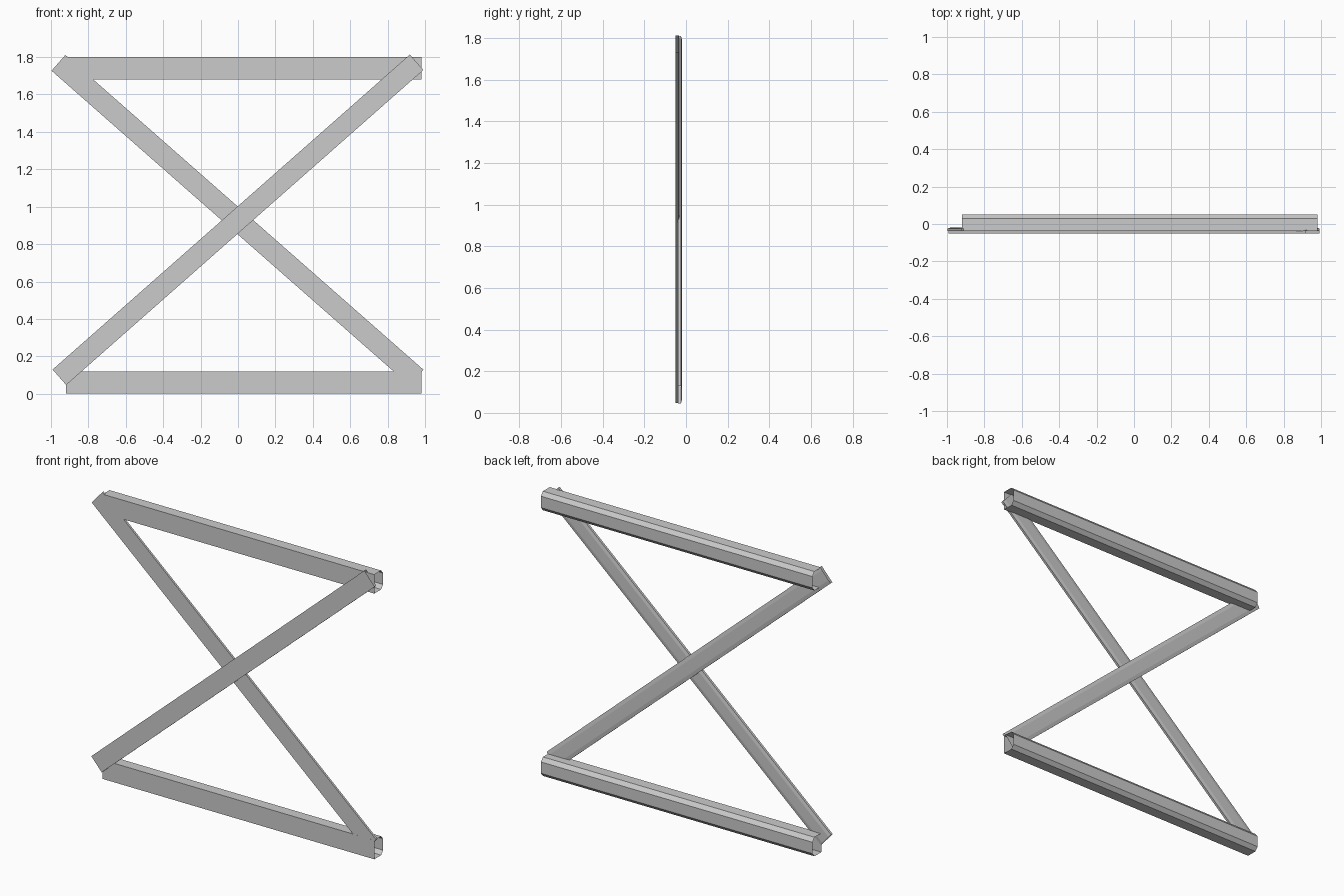
import bpy, bmesh
from mathutils import Vector

if "Cube" in bpy.data.objects:
    bpy.data.objects.remove(bpy.data.objects["Cube"])


def section(height, front, back, chamfer_y, chamfer_z):
    """Tube section (y, offset): flat front, two chamfered back corners."""
    h = height / 2
    return [(front, -h), (front, h), (back - chamfer_y, h), (back, h - chamfer_z),
            (back, -h + chamfer_z), (back - chamfer_y, -h)]


def tube(name, start, end, profile):
    """Sweep an open-ended tube between two (x, z) points."""
    a, b = Vector(start), Vector(end)
    d = (b - a).normalized()
    up = Vector((-d.y, d.x))
    bm = bmesh.new()
    rings = []
    for p in (a, b):
        ring = []
        for y, off in profile:
            q = p + up * off
            ring.append(bm.verts.new((q.x, y, q.y)))
        rings.append(ring)
    n = len(profile)
    for i in range(n):
        j = (i + 1) % n
        bm.faces.new((rings[0][i], rings[0][j], rings[1][j], rings[1][i]))
    # outward normals: first face is the front
    bm.normal_update()
    bm.faces.ensure_lookup_table()
    if bm.faces[0].normal.y > 0:
        bmesh.ops.reverse_faces(bm, faces=bm.faces[:])
    mesh = bpy.data.meshes.new(name)
    bm.to_mesh(mesh)
    bm.free()
    obj = bpy.data.objects.new(name, mesh)
    bpy.context.collection.objects.link(obj)


# horizontal beams
beam = section(0.12, -0.038, 0.05, 0.02, 0.024)
for name, z in (("bottom_beam", 0.06), ("top_beam", 1.74)):
    tube(name, (-0.92, z), (0.98, z), beam)

# crossed flat braces, one just in front of the other
tube("front_brace", (-0.955, 0.088), (0.955, 1.772),
     section(0.11, -0.05, -0.031, 0.004, 0.022))
tube("rear_brace", (-0.96, 1.769), (0.955, 0.086),
     section(0.112, -0.0378, -0.02, 0.004, 0.022))
